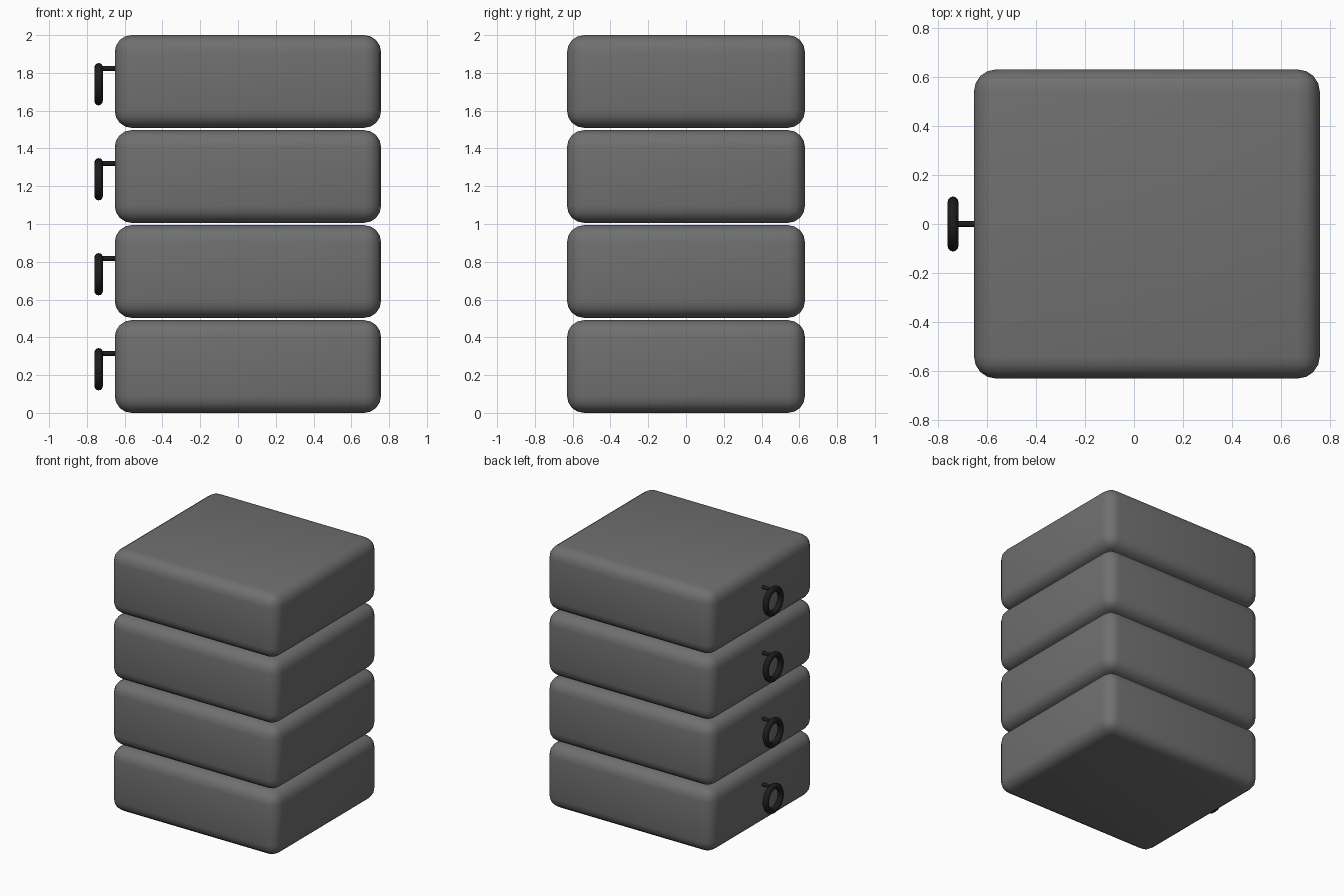
import bpy, math

if "Cube" in bpy.data.objects:
    bpy.data.objects.remove(bpy.data.objects["Cube"])


def material(name, value):
    m = bpy.data.materials.new(name)
    m.diffuse_color = (value, value, value, 1)
    m.use_nodes = True
    m.node_tree.nodes["Principled BSDF"].inputs["Base Color"].default_value = m.diffuse_color
    return m


grey = material("grey", 0.16)
black = material("black", 0.012)
PITCH, HEIGHT = 0.503, 0.491


def finish(name, mat):
    ob = bpy.context.object
    ob.name = name
    ob.data.materials.append(mat)
    return ob


for i in range(4):
    z = i * PITCH

    # rounded slab block
    bpy.ops.mesh.primitive_cube_add(size=1, location=(0.0525, 0, z + HEIGHT / 2))
    block = finish(f"block_{i + 1}", grey)
    block.scale = (1.41, 1.26, HEIGHT)
    bpy.ops.object.transform_apply(location=False, rotation=False, scale=True)
    bevel = block.modifiers.new("rounding", 'BEVEL')
    bevel.width = 0.09
    bevel.segments = 4
    bpy.ops.object.shade_smooth()

    # pull ring hanging on the left side
    bpy.ops.mesh.primitive_torus_add(major_radius=0.09, minor_radius=0.022,
                                     major_segments=24, minor_segments=12,
                                     location=(-0.738, 0, z + 0.231),
                                     rotation=(0, math.pi / 2, 0))
    finish(f"pull_ring_{i + 1}", black)
    bpy.ops.object.shade_smooth()

    # rod joining the ring to the block
    bpy.ops.mesh.primitive_cylinder_add(vertices=16, radius=0.013, depth=0.12,
                                        location=(-0.68, 0, z + 0.315),
                                        rotation=(0, math.pi / 2, 0))
    finish(f"ring_rod_{i + 1}", black)
    bpy.ops.object.shade_smooth_by_angle()
